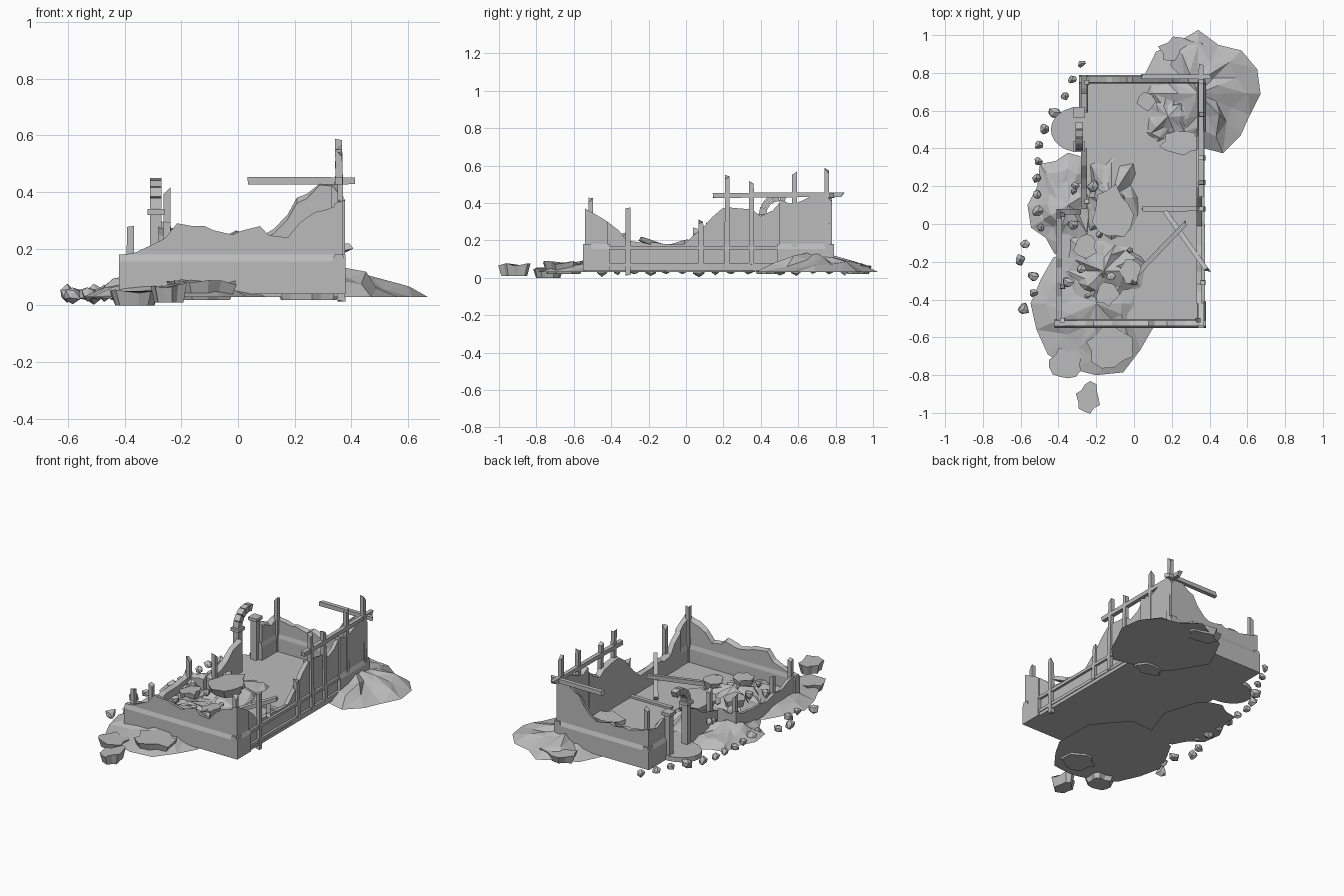
import bpy, bmesh, math, random
from mathutils import Vector

random.seed(7)
old = bpy.data.objects.get("Cube")
if old:
    bpy.data.objects.remove(old)

stone = bpy.data.materials.new("weathered grey")
stone.use_nodes = True
stone.diffuse_color = (.5, .5, .5, 1)
stone.node_tree.nodes["Principled BSDF"].inputs["Base Color"].default_value = stone.diffuse_color

# Ground plan of the building
LEFT, RIGHT, FRONT, BACK = -.41, .37, -.54, .78
NOTCH, STEP = -.28, .08
GROUND, FLOOR = .04, .07
TIMBER = .027


def jitter(amount):
    return random.uniform(-amount, amount)


def finish(name, bm):
    bmesh.ops.recalc_face_normals(bm, faces=bm.faces)
    mesh = bpy.data.meshes.new(name)
    bm.to_mesh(mesh)
    bm.free()
    mesh.materials.append(stone)
    bpy.context.collection.objects.link(bpy.data.objects.new(name, mesh))


def prism(name, low, high):
    """Closed solid between two matching loops of points."""
    bm = bmesh.new()
    first = [bm.verts.new(point) for point in low]
    second = [bm.verts.new(point) for point in high]
    bm.faces.new(first)
    bm.faces.new(second)
    for i in range(len(first)):
        bm.faces.new((first[i - 1], first[i], second[i], second[i - 1]))
    finish(name, bm)


def box(name, x_range, y_range, bottom, top):
    (west, east), (south, north) = x_range, y_range
    corners = [(west, south), (east, south), (east, north), (west, north)]
    prism(name, [(x, y, bottom) for x, y in corners], [(x, y, top) for x, y in corners])


def wall(name, start, end, heights, inset=0, plinth=True):
    """Broken wall with evenly spaced top heights, thickened towards the inside."""
    start, end = Vector((*start, 0)), Vector((*end, 0))
    along = (end - start).normalized()
    inward = Vector((-along.y, along.x, 0))
    up = Vector((0, 0, 1))
    last = len(heights) - 1
    crest = []
    for i, height in enumerate(heights):
        crest.append((i / last, height))
        if i < last:
            middle = (height + heights[i + 1]) / 2
            crest.append(((i + .5 + jitter(.2)) / last, middle + jitter(.015)))

    def side(offset, wear):
        base = start + inward * offset
        top = [base + (end - start) * t + up * (z - random.random() * wear) for t, z in crest]
        return [base + up * GROUND] + top + [base + (end - start) + up * GROUND]

    prism(name, side(inset, 0), side(inset + .03, .02))
    if plinth:
        section = [(-.01, GROUND), (-.01, .155), (0, .18), (.03, .18), (TIMBER + .01, .155), (TIMBER + .01, GROUND)]
        ends = [[point + inward * n + up * z for n, z in section]
                for point in (start - along * .01, end + along * .01)]
        prism(name + "_plinth", *ends)


def beam(name, start, end, width=TIMBER):
    """Square timber with splintered ends."""
    start, end = Vector(start), Vector(end)
    along = (end - start).normalized()
    guide = Vector((1, 0, 0)) if abs(along.z) > .8 else Vector((0, 0, 1))
    side = along.cross(guide).normalized() * width / 2
    rise = along.cross(side)
    corners = (side + rise, rise - side, -side - rise, side - rise)
    prism(name, [start + c + along * jitter(.008) for c in corners],
          [end + c * .9 + along * jitter(.02) for c in corners])


def ragged_ring(count, width, depth, rough):
    ring = []
    for i in range(count):
        angle = math.tau * i / count
        reach = 1 + jitter(rough)
        ring.append(Vector((width * reach * math.cos(angle), depth * reach * math.sin(angle), 0)))
    return ring


def heap(name, x, y, width, depth, edge, peak):
    """Faceted rubble heap built from shrinking rings."""
    bm = bmesh.new()
    outline = ragged_ring(16, width, depth, .13)
    rings = [[bm.verts.new(point + Vector((x, y, edge))) for point in outline]]
    for scale in (.7, .4):
        ring = []
        for point in outline:
            rise = (peak - edge) * ((1 - scale) ** .8 + jitter(.2))
            ring.append(bm.verts.new(point * (scale + jitter(.1)) + Vector((x, y, edge + rise))))
        rings.append(ring)
    tip = bm.verts.new((x, y, peak))
    bm.faces.new(rings[0])
    for i in range(len(outline)):
        for outer, inner in zip(rings, rings[1:]):
            bm.faces.new((outer[i - 1], outer[i], inner[i]))
            bm.faces.new((outer[i - 1], inner[i], inner[i - 1]))
        bm.faces.new((rings[-1][i - 1], rings[-1][i], tip))
    finish(name, bm)


def slab(name, x, y, width, depth, bottom, thickness=.05):
    """Flat broken chunk with a ragged outline."""
    centre = Vector((x, y, bottom))
    outline = ragged_ring(13, width, depth, .2)
    prism(name, [centre + point * .8 for point in outline],
          [centre + point + Vector((0, 0, thickness + jitter(.01))) for point in outline])


def rock(name, x, y, z, radius):
    bm = bmesh.new()
    bmesh.ops.create_icosphere(bm, subdivisions=1, radius=radius)
    for vert in bm.verts:
        vert.co = vert.co * random.uniform(.6, 1.1) + Vector((x, y, z))
    finish(name, bm)


# Floors of the front and back rooms
box("front_floor", (LEFT, RIGHT), (FRONT, STEP), GROUND, FLOOR)
box("back_floor", (NOTCH, RIGHT), (STEP, BACK), GROUND, FLOOR)

# Broken walls, running round the plan with the inside on their left
PANEL_FRONT, PANEL_BACK = (RIGHT, -.42), (RIGHT, .5)
wall("front_wall", (LEFT, FRONT), (RIGHT, FRONT), [.18, .21, .29, .28, .25, .28, .24, .33, .36])
wall("right_wall_front", (RIGHT, FRONT), PANEL_FRONT, [.37, .3])
wall("right_wall_middle", PANEL_FRONT, PANEL_BACK,
     [.3, .2, .19, .18, .18, .27, .37, .37, .33, .4], inset=.01, plinth=False)
wall("right_wall_back", PANEL_BACK, (RIGHT, BACK), [.42, .4, .44, .41])
wall("back_wall", (RIGHT, BACK), (NOTCH, BACK), [.4, .43, .38, .27, .25, .25, .26, .27, .29])
wall("left_wall_back", (NOTCH, BACK), (NOTCH, .6), [.29, .27, .3])
wall("left_wall_middle", (NOTCH, .4), (NOTCH, STEP), [.28, .2, .15], plinth=False)
wall("left_wall_step", (NOTCH, STEP), (LEFT, STEP), [.16, .15, .18], plinth=False)
wall("left_wall_front", (LEFT, STEP), (LEFT, FRONT), [.18, .13, .12, .14, .18], plinth=False)

# Upright timber posts
frame_x = RIGHT - .005
for y, top in ((STEP, .3), (.22, .54), (.35, .5), (.58, .55), (BACK - TIMBER, .57)):
    beam("right_post", (frame_x, y, FLOOR), (frame_x - .01, y, top))
beam("loose_right_post", (frame_x, -.31, .02), (frame_x, -.31, .36))
for x, y, top in ((RIGHT, FRONT, .41), (LEFT, FRONT, .28), (LEFT, -.36, .24), (LEFT, STEP, .25),
                  (NOTCH, .15, .28), (NOTCH, BACK, .41)):
    x -= math.copysign(.03, x)
    y -= math.copysign(.03, y)
    beam("corner_post", (x, y, FLOOR), (x, y, top))

# Rails and fallen roof timbers
for z in (FLOOR, .16):
    beam("right_rail", (frame_x, -.42, z), (frame_x, .5, z), .02)
beam("cross_rail", (.05, STEP, FLOOR), (RIGHT, STEP, FLOOR))
beam("side_top_beam", (frame_x - .01, .15, .44), (frame_x - .01, .84, .445))
beam("back_top_beam", (.04, BACK, .44), (.4, BACK, .44))
beam("fallen_beam_long", (0, -.28, .1), (.27, 0, .19))
beam("fallen_beam_short", (.17, .06, .1), (.39, -.25, .21))

# Doorway: round step, pillars and half an arch
door_x, door_y, door_top = NOTCH - .01, .5, .34
step = [(door_x + point.x, door_y + point.y) for point in ragged_ring(24, .15, .12, 0)]
prism("door_step", [(x, y, GROUND) for x, y in step], [(x, y, FLOOR) for x, y in step])
for y in (door_y - .09, door_y + .09):
    for name, half, bottom, top in (("pillar", .02, GROUND, .32), ("pillar_cap", .03, .32, door_top)):
        box(name, (door_x - half, door_x + half), (y - half, y + half), bottom, top)
for i in range(5):
    wedge = []
    for part, radius in ((.05, .07), (.05, .11), (.95, .11), (.95, .07)):
        angle = math.pi * (1 - (i + part) / 8)
        wedge.append((door_y + radius * math.cos(angle), door_top + radius * math.sin(angle)))
    prism("arch_stone", [(door_x - .02, y, z) for y, z in wedge], [(door_x + .02, y, z) for y, z in wedge])

# Rubble heaps
heap("front_heap", -.2, -.42, .34, .36, .03, .11)
heap("left_heap", -.35, .1, .19, .28, .03, .11)
heap("front_room_heap", -.16, -.25, .26, .25, GROUND, .15)
heap("middle_room_heap", -.12, .14, .18, .28, GROUND, .15)
heap("back_room_heap", .18, .57, .18, .18, GROUND, .12)
heap("back_heap", .34, .69, .31, .31, .03, .14)

# Broken slabs on and around the heaps
slab("large_slab", -.11, .05, .1, .14, .12)
slab("stray_slab", -.24, -.92, .06, .075, .01, .06)
slab("front_slab", -.36, -.74, .09, .08, 0)
slab("front_slab", -.12, -.65, .13, .11, .02, .06)
slab("back_slab", .25, .92, .11, .07, .02)
slab("back_slab", .25, .43, .1, .06, .02, .08)
slab("back_slab", .07, .65, .05, .05, FLOOR)
for x, y in ((-.26, -.12), (-.02, -.25), (-.14, -.37)):
    slab("room_slab", x, y, .06, .06, .1)

# Loose stones curving round the left side, and small ones on the room heaps
for i in range(16):
    t = i / 15
    rock("loose_stone", -.58 + .28 * t * t + jitter(.06), -.45 + 1.3 * t, GROUND, random.uniform(.025, .04))
    rock("heap_stone", -.17 + jitter(.18), -.1 + jitter(.35), .13, random.uniform(.02, .04))
